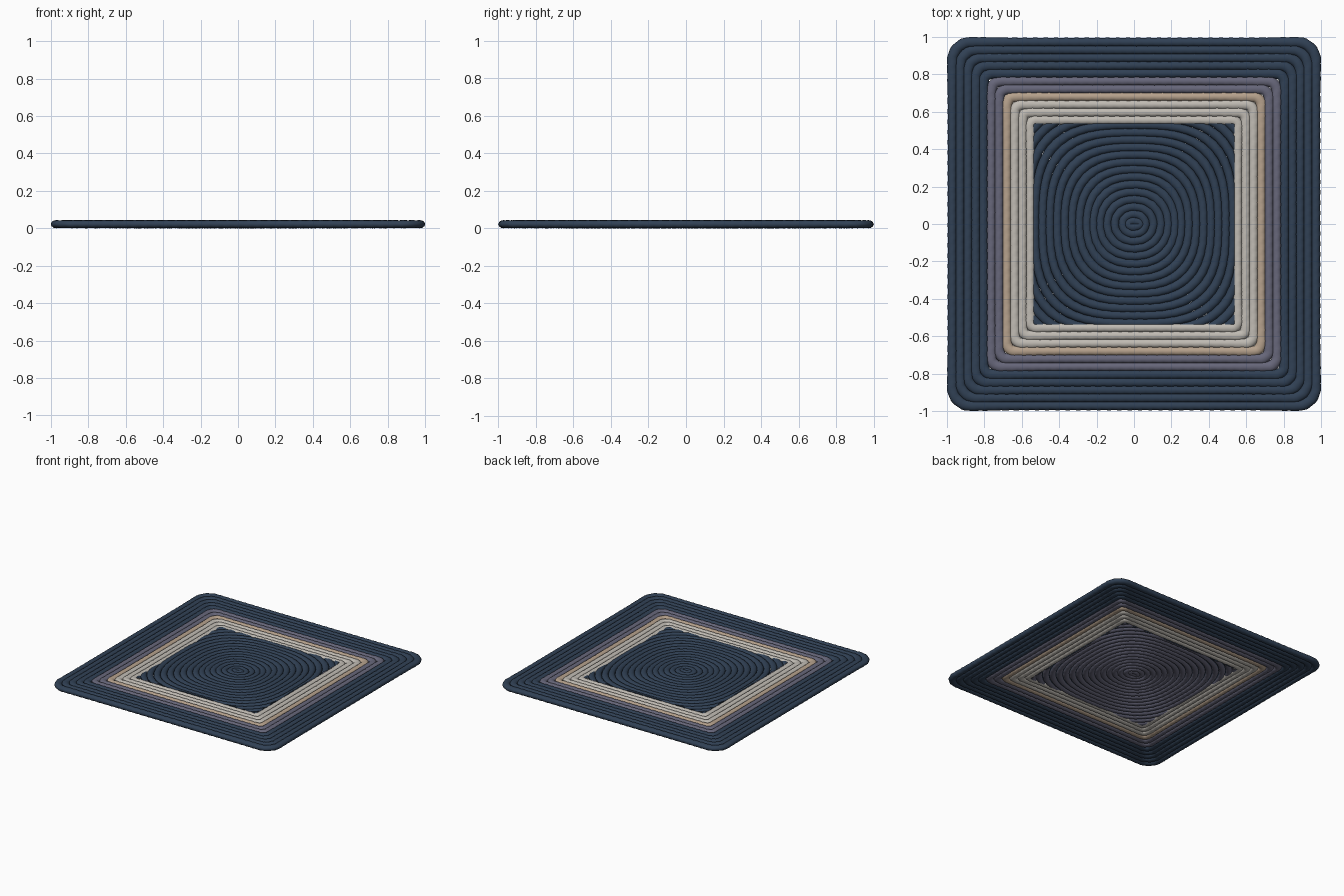
import bpy, bmesh, math
from mathutils import Vector

if "Cube" in bpy.data.objects:
    bpy.data.objects.remove(bpy.data.objects["Cube"])

PITCH = 0.0417          # spacing between neighbouring ropes
HALF_W, HALF_H = 0.0235, 0.0208
MID_Z = 0.022
SIDES = 12


def material(name, rgb):
    m = bpy.data.materials.new(name)
    m.diffuse_color = (*rgb, 1)
    m.use_nodes = True
    m.node_tree.nodes["Principled BSDF"].inputs["Base Color"].default_value = m.diffuse_color
    return m


navy = material("navy", (0.030, 0.052, 0.090))
mauve = material("grey mauve", (0.135, 0.135, 0.195))
tan = material("tan", (0.47, 0.36, 0.265))
cream = material("cream", (0.53, 0.50, 0.455))


def rounded_square(h, r):
    """Closed outline of a square with half width h and corner radius r."""
    pts = []
    for k in range(4):
        a0 = k * math.pi / 2
        c = Vector((h - r, h - r))
        for i in range(13):
            a = i / 12 * math.pi / 2
            p = c + Vector((math.cos(a), math.sin(a))) * r
            pts.append(Vector((p.x * math.cos(a0) - p.y * math.sin(a0),
                               p.x * math.sin(a0) + p.y * math.cos(a0))))
    return pts


def squircle(h, n, sx=1.0, sy=1.0):
    """Closed superellipse outline, n = 2 is a circle."""
    pts = []
    for i in range(240):
        a = i / 240 * 2 * math.pi
        c, s = math.cos(a), math.sin(a)
        d = h / (abs(c) ** n + abs(s) ** n) ** (1 / n)
        pts.append(Vector((c * d * sx, s * d * sy)))
    return pts


def resample(pts, step):
    """Evenly spaced points along a closed outline."""
    n = len(pts)
    seg = [(pts[(i + 1) % n] - pts[i]).length for i in range(n)]
    total = sum(seg)
    count = max(16, round(total / step))
    out, i, acc = [], 0, 0.0
    for k in range(count):
        t = k * total / count
        while i < n - 1 and acc + seg[i] < t:
            acc += seg[i]
            i += 1
        out.append(pts[i].lerp(pts[(i + 1) % n], (t - acc) / max(seg[i], 1e-9)))
    return out, total


def rope(bm, outline, spread=0.22):
    """Twisted rope following a closed outline, widened at the diagonals."""
    pts, total = resample(outline, 0.0145)
    n = len(pts)
    twists = max(3, round(total / 0.055))
    rings = []
    for i, p in enumerate(pts):
        t = (pts[(i + 1) % n] - pts[i - 1]).normalized()
        out = Vector((t.y, -t.x))
        phi = math.atan2(p.y, p.x)
        w = HALF_W * (1 + spread * abs(math.sin(2 * phi)) ** 30)
        ring = []
        for k in range(SIDES):
            a = 2 * math.pi * k / SIDES
            b = 1 + 0.05 * math.sin(2 * math.pi * twists * i / n + 2 * a)
            q = p + out * (w * b * math.cos(a))
            ring.append(bm.verts.new((q.x, q.y, MID_Z + HALF_H * b * math.sin(a))))
        rings.append(ring)
    for i in range(n):
        r0, r1 = rings[i], rings[(i + 1) % n]
        for k in range(SIDES):
            j = (k + 1) % SIDES
            bm.faces.new((r0[k], r1[k], r1[j], r0[j]))


def finish(bm, name, mats):
    bmesh.ops.recalc_face_normals(bm, faces=bm.faces)
    for f in bm.faces:
        f.smooth = True
        # second colour goes on the underside
        if len(mats) > 1 and f.calc_center_median().z < MID_Z - 0.008:
            f.material_index = 1
    me = bpy.data.meshes.new(name)
    bm.to_mesh(me)
    bm.free()
    for m in mats:
        me.materials.append(m)
    bpy.context.collection.objects.link(bpy.data.objects.new(name, me))


# square border bands, from the inside out: name, rope count, colour
index = 0
for name, count, mat in (("cream_band", 3, cream), ("tan_band", 1, tan),
                         ("mauve_band", 2, mauve), ("outer_navy_border", 5, navy)):
    bm = bmesh.new()
    for _ in range(count):
        h = 0.555 + PITCH * index
        radius = 0.03 + 0.004 * index if index < 6 else 0.035 + 0.013 * (index - 5)
        rope(bm, rounded_square(h, radius))
        index += 1
    finish(bm, name, [mat])

# coiled centre: rings turning from round to squarish, trimmed to a square
bm = bmesh.new()
rope(bm, squircle(0.020, 2, 1.7, 0.8), 0)
h = 0.055
while h < 0.70:
    n = 2 + 1.3 * min(1, h / 0.6) ** 1.5
    oval = max(0, 0.25 - h) * 0.6
    rope(bm, squircle(h, n, 1 + oval, 1 - oval * 0.3), 0.1)
    h += 0.0395
for axis in (Vector((1, 0, 0)), Vector((-1, 0, 0)), Vector((0, 1, 0)), Vector((0, -1, 0))):
    bmesh.ops.bisect_plane(bm, geom=bm.verts[:] + bm.edges[:] + bm.faces[:],
                           plane_co=axis * 0.538, plane_no=axis, clear_outer=True)
finish(bm, "coiled_centre", [navy, mauve])
